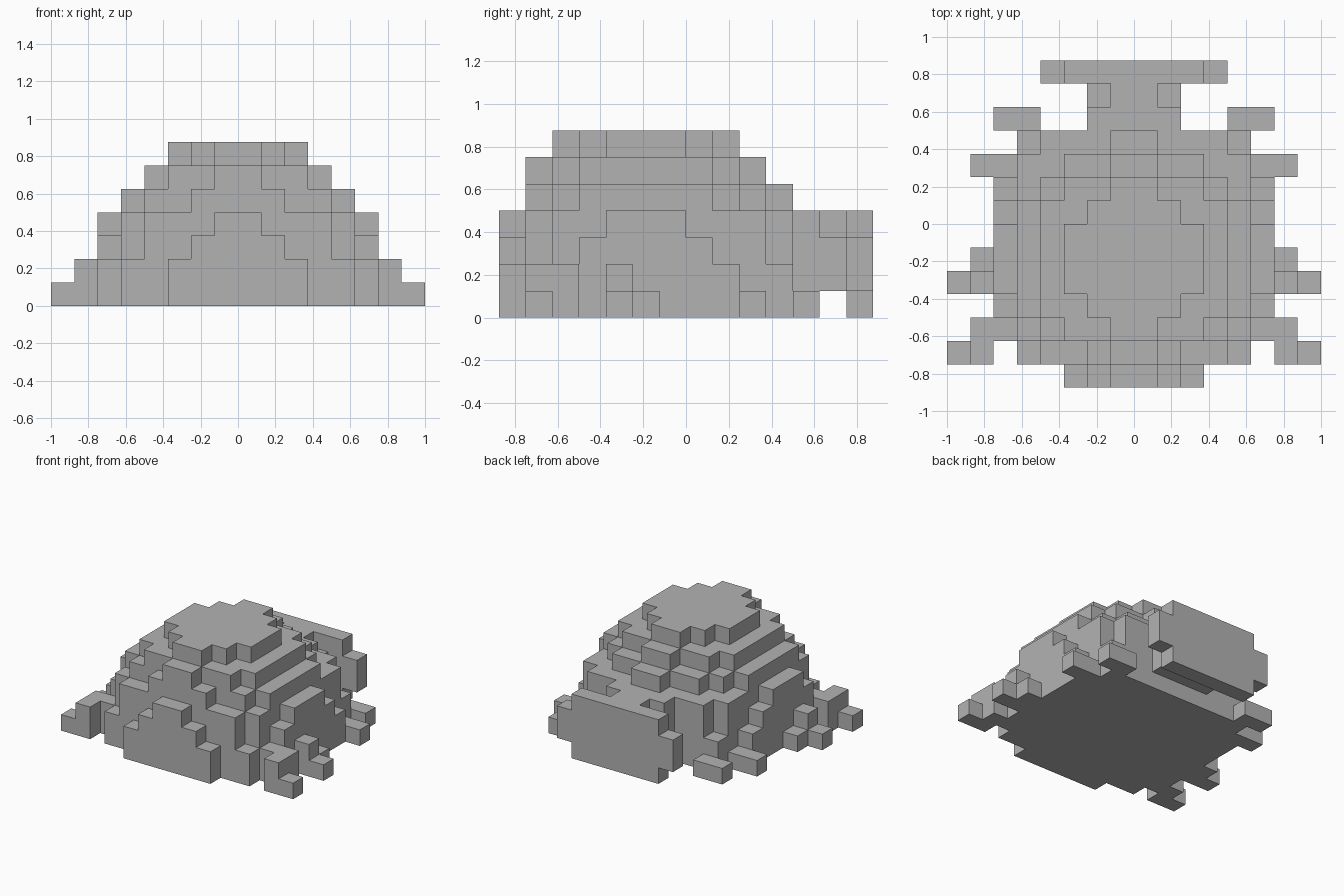
import bpy
import bmesh
from mathutils import Vector

U = 0.125  # edge of one cube

cube = bpy.data.objects.get("Cube")
if cube:
    bpy.data.objects.remove(cube, do_unlink=True)

grey = bpy.data.materials.new("plain grey")
grey.use_nodes = True
colour = (0.45, 0.45, 0.45, 1)
grey.diffuse_color = colour
grey.node_tree.nodes["Principled BSDF"].inputs["Base Color"].default_value = colour


def block(x0, x1, y0, y1, z0, z1):
    """All grid cells inside a box."""
    return {(x, y, z) for x in range(x0, x1)
            for y in range(y0, y1) for z in range(z0, z1)}


def mirrored(cells):
    return cells | {(-1 - x, y, z) for x, y, z in cells}


# Stepped shell: half width of each row from front to back, one string per layer
layers = ["35666666655", "35666666655", "24566666554", "14556665554",
          "02455555431", "01344444310", "00123332100"]
shell = set()
for z, rows in enumerate(layers):
    for i, half in enumerate(rows):
        w = int(half)
        shell |= block(-w, w, i - 7, i - 6, z, z + 1)

parts = {
    "shell": shell,
    "front_legs": mirrored(block(6, 7, -6, -4, 0, 2) | block(7, 8, -6, -5, 0, 1)),
    "middle_legs": mirrored(block(6, 7, -3, -2, 0, 2) | block(6, 7, -2, -1, 0, 1)
                            | block(7, 8, -3, -2, 0, 1)),
    "rear_legs": mirrored(block(5, 7, 2, 3, 0, 1)),
    "hind_feet": mirrored(block(4, 6, 4, 5, 0, 1)),
    "tail_neck": block(-2, 2, 4, 5, 1, 4) | block(-1, 1, 5, 6, 1, 4)
    | block(-2, 2, 5, 6, 1, 3),
    "tail_plate": block(-3, 3, 6, 7, 0, 4) | block(-4, 4, 6, 7, 1, 3),
}
occupied = set().union(*parts.values())


def build(name, cells):
    """Skin the exposed sides of the cells and merge flat areas."""
    bm = bmesh.new()
    for cell in sorted(cells):
        centre = Vector(cell) + Vector((0.5, 0.5, 0.5))
        for axis in range(3):
            for sign in (-1, 1):
                n = Vector((0, 0, 0))
                n[axis] = sign
                if tuple(int(c + d) for c, d in zip(cell, n)) in occupied:
                    continue
                a = Vector((0, 0, 0))
                a[(axis + 1) % 3] = 0.5
                b = n.cross(a)
                mid = centre + n * 0.5
                corners = (mid + a + b, mid - a + b, mid - a - b, mid + a - b)
                bm.faces.new([bm.verts.new(c * U) for c in corners])
    bmesh.ops.remove_doubles(bm, verts=bm.verts, dist=U / 100)
    bm.normal_update()
    bmesh.ops.dissolve_limit(bm, angle_limit=0.02, verts=bm.verts, edges=bm.edges)
    mesh = bpy.data.meshes.new(name)
    bm.to_mesh(mesh)
    bm.free()
    mesh.materials.append(grey)
    bpy.context.collection.objects.link(bpy.data.objects.new(name, mesh))


for name, cells in parts.items():
    build(name, cells)
